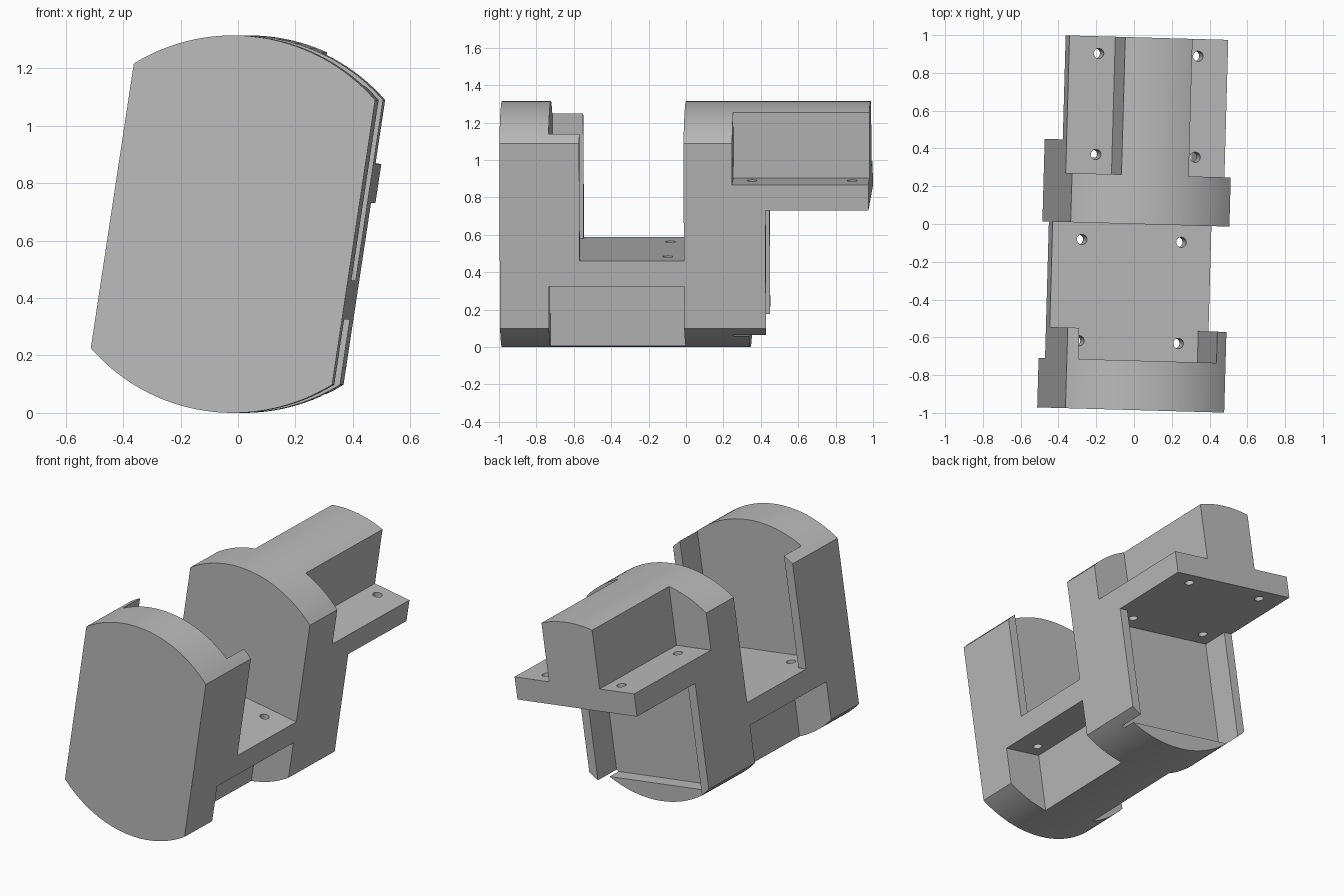
import bpy, math

RADIUS, HALF_W = 0.657, 0.425      # rounded section and its flat sides
FRONT, BACK = -0.985, 0.988        # ends along the axis
FAR = 1.2

if "Cube" in bpy.data.objects:
    bpy.data.objects.remove(bpy.data.objects["Cube"])

grey = bpy.data.materials.new("plain_grey")
grey.use_nodes = True
colour = (0.5, 0.5, 0.5, 1)
grey.diffuse_color = colour
grey.node_tree.nodes["Principled BSDF"].inputs["Base Color"].default_value = colour


def prism(name, outline):
    """Extrude an x-z outline from the front end to the back end."""
    n = len(outline)
    verts = [(x, y, z) for y in (FRONT, BACK) for x, z in outline]
    faces = [tuple(range(n)), tuple(range(2 * n - 1, n - 1, -1))]
    faces += [(i, i + n, (i + 1) % n + n, (i + 1) % n) for i in range(n)]
    mesh = bpy.data.meshes.new(name)
    mesh.from_pydata(verts, [], faces)
    obj = bpy.data.objects.new(name, mesh)
    bpy.context.collection.objects.link(obj)
    return obj


def cut(cutter):
    """Subtract a cutter from the body, then discard it."""
    bpy.context.view_layer.objects.active = body
    mod = body.modifiers.new("cut", "BOOLEAN")
    mod.operation, mod.solver, mod.object = "DIFFERENCE", "EXACT", cutter
    bpy.ops.object.modifier_apply(modifier=mod.name)
    bpy.data.objects.remove(cutter)


def cut_box(x, y, z):
    bpy.ops.mesh.primitive_cube_add(size=1, location=[(a + b) / 2 for a, b in (x, y, z)])
    box = bpy.context.object
    box.scale = [b - a for a, b in (x, y, z)]
    bpy.context.view_layer.update()
    cut(box)


def cut_hole(x, y, z):
    bpy.ops.mesh.primitive_cylinder_add(vertices=24, radius=0.027, depth=0.3, location=(x, y, z))
    cut(bpy.context.object)


# Full-length body: round top and bottom, flat sides
start = math.acos(HALF_W / RADIUS)
steps = 32
arc = [start + (math.pi - 2 * start) * i / steps for i in range(steps + 1)]
outline = [(RADIUS * math.cos(a), RADIUS * math.sin(a)) for a in arc]
outline += [(-x, -z) for x, z in outline]
body = prism("bracket_body", outline)
body.data.materials.append(grey)

INNER, BOSS = 0.37, 0.18
wide, inside = (-FAR, FAR), (-INNER, INNER)

# Front bay: open channel with short side walls behind the end plate
cut_box(wide, (-0.558, 0), (-0.135, FAR))
cut_box(inside, (-0.723, -0.3), (-0.135, FAR))

# Rear bay: space under the flange, side walls and a bottom lip
cut_box(wide, (0.437, FAR), (-FAR, 0.139))
cut_box(inside, (0.26, 0.6), (-0.552, 0.139))
cut_box(inside, (0.345, 0.6), (-FAR, 0.139))

# Steps beside the lower and upper bosses
for side in (-1, 1):
    x = sorted((side * BOSS, side * FAR))
    cut_box(x, (-0.723, 0), (-FAR, -0.272))
    cut_box(x, (0.26, FAR), (0.276, FAR))

# Screw holes through the floor and the flange
for x in (-0.266, 0.266):
    for y in (-0.626, -0.09):
        cut_hole(x, y, -0.2)
    for y in (0.362, 0.897):
        cut_hole(x, y, 0.2)

# Smooth the arcs, then lean and turn the whole piece
bpy.ops.object.select_all(action="DESELECT")
body.select_set(True)
bpy.context.view_layer.objects.active = body
bpy.ops.object.shade_smooth_by_angle(angle=math.radians(20))
body.rotation_euler = (0, math.radians(8.6), math.radians(-1.6))
body.location = (0.01, 0, 0.657)
